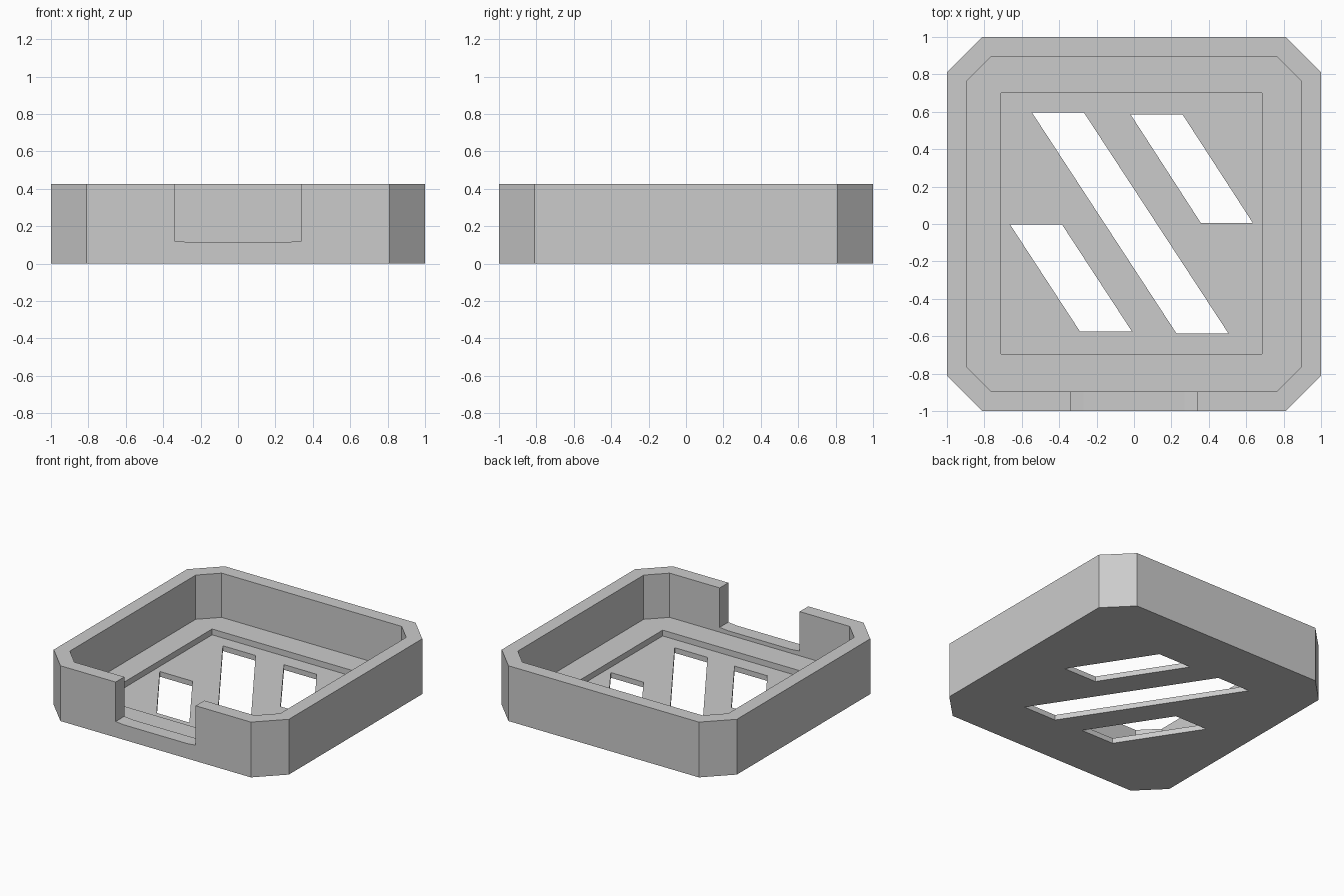
import bpy
import bmesh
from mathutils import Vector

old = bpy.data.objects.get("Cube")
if old:
    bpy.data.objects.remove(old)

HEIGHT, LEDGE, FLOOR, OVER = 0.425, 0.085, 0.04, 0.6

grey = bpy.data.materials.new("grey_plastic")
grey.use_nodes = True
grey.diffuse_color = (0.6, 0.6, 0.6, 1)
grey.node_tree.nodes["Principled BSDF"].inputs["Base Color"].default_value = (0.6, 0.6, 0.6, 1)


def prism(name, points, offset):
    """Extrude a closed 3D outline along an offset."""
    bm = bmesh.new()
    face = bm.faces.new([bm.verts.new(p) for p in points])
    top = bmesh.ops.extrude_face_region(bm, geom=[face])["geom"]
    bmesh.ops.translate(bm, vec=Vector(offset),
                        verts=[g for g in top if isinstance(g, bmesh.types.BMVert)])
    bmesh.ops.recalc_face_normals(bm, faces=bm.faces)
    mesh = bpy.data.meshes.new(name)
    bm.to_mesh(mesh)
    bm.free()
    mesh.materials.append(grey)
    obj = bpy.data.objects.new(name, mesh)
    bpy.context.collection.objects.link(obj)
    return obj


def upright(name, outline, z0, z1):
    return prism(name, [(x, y, z0) for x, y in outline], (0, 0, z1 - z0))


def octagon(half, flat):
    """Square outline with chamfered corners."""
    return [(flat, -half), (half, -flat), (half, flat), (flat, half),
            (-flat, half), (-half, flat), (-half, -flat), (-flat, -half)]


def slot(x_top, y_top, x_bottom, y_bottom, width=0.278):
    """Slanted parallelogram outline."""
    return [(x_top, y_top), (x_top + width, y_top),
            (x_bottom + width, y_bottom), (x_bottom, y_bottom)]


# Chamfered tray body
tray = upright("tray", octagon(1, 0.81), 0, HEIGHT)

# Main cavity and square floor recess
cutters = [
    upright("cavity_cutter", octagon(0.895, 0.765), LEDGE, OVER),
    upright("recess_cutter", [(-0.71, -0.695), (0.685, -0.695), (0.685, 0.70), (-0.71, 0.70)],
            FLOOR, LEDGE + 0.1),
]

# Three slanted openings through the floor
slots = [slot(-0.545, 0.595, 0.227, -0.585),
         slot(-0.018, 0.585, 0.357, 0.006),
         slot(-0.662, -0.004, -0.288, -0.576)]
cutters += [upright("slot_cutter", s, -0.1, LEDGE + 0.1) for s in slots]

# Notch in the front wall, with slightly raised ends
profile = [(-0.34, OVER), (-0.34, 0.122), (-0.27, 0.115),
           (0.27, 0.115), (0.34, 0.122), (0.34, OVER)]
cutters.append(prism("notch_cutter", [(x, -1.1, z) for x, z in profile], (0, 0.3, 0)))

# Carve the tray, then discard the cutters
for cutter in cutters:
    cutter.hide_render = True
    mod = tray.modifiers.new(cutter.name, "BOOLEAN")
    mod.operation = "DIFFERENCE"
    mod.solver = "EXACT"
    mod.object = cutter
bpy.context.view_layer.update()
carved = bpy.data.meshes.new_from_object(tray.evaluated_get(bpy.context.evaluated_depsgraph_get()))
tray.modifiers.clear()
tray.data = carved
carved.name = "tray"
for cutter in cutters:
    bpy.data.objects.remove(cutter)
